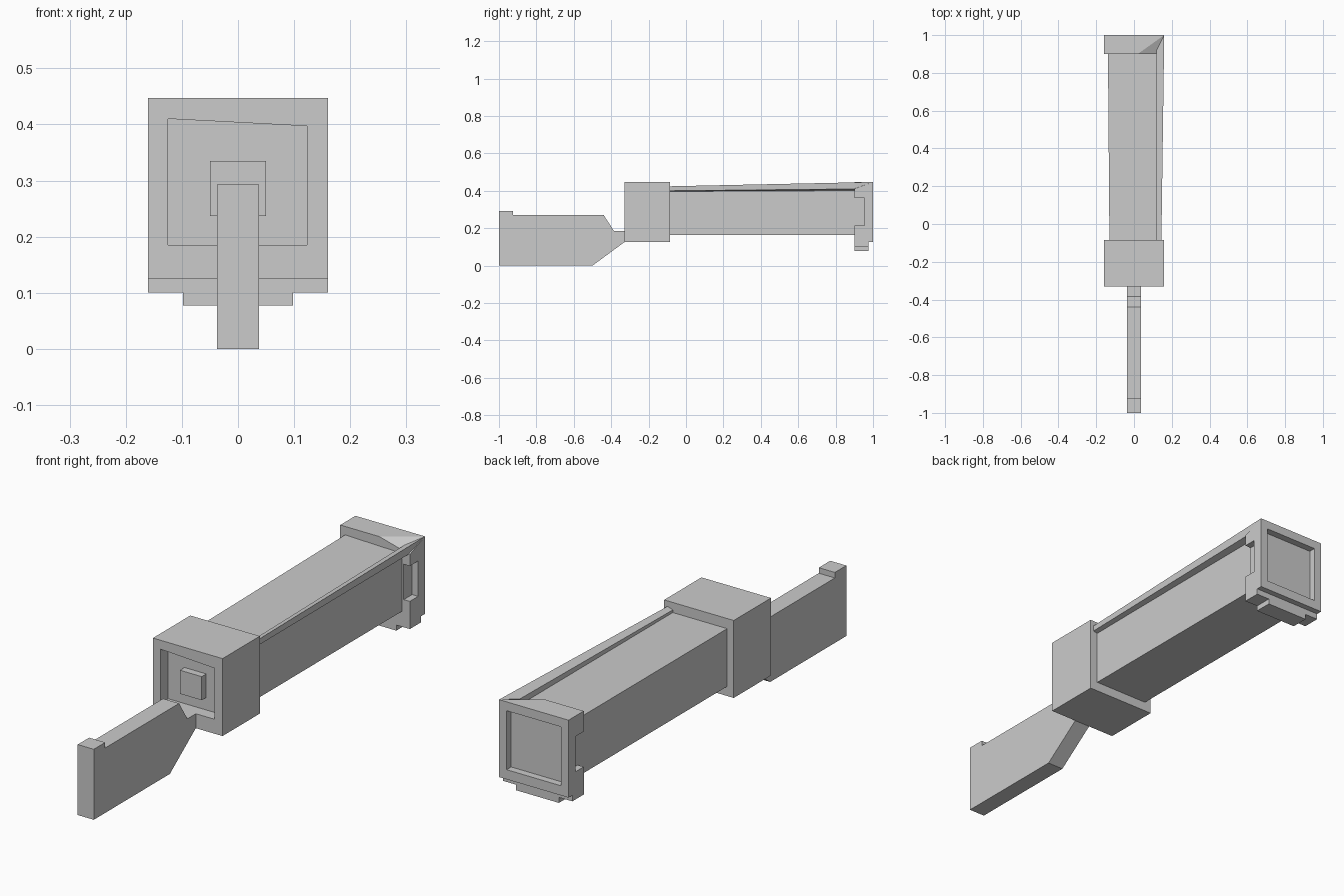
import bpy, bmesh

if "Cube" in bpy.data.objects:
    bpy.data.objects.remove(bpy.data.objects["Cube"])


def add_mesh(name, verts, faces):
    me = bpy.data.meshes.new(name)
    me.from_pydata(verts, [], faces)
    bm = bmesh.new()
    bm.from_mesh(me)
    bmesh.ops.recalc_face_normals(bm, faces=bm.faces)
    bm.to_mesh(me)
    bm.free()
    ob = bpy.data.objects.new(name, me)
    bpy.context.scene.collection.objects.link(ob)
    return ob


def loft(name, a, b):
    """Solid joining two matching closed loops."""
    n = len(a)
    faces = [list(range(n)), list(range(n, 2 * n))]
    faces += [[i, (i + 1) % n, n + (i + 1) % n, n + i] for i in range(n)]
    return add_mesh(name, list(a) + list(b), faces)


def rect(x0, x1, y, z0, z1):
    return [(x0, y, z0), (x1, y, z0), (x1, y, z1), (x0, y, z1)]


def box(name, x0, x1, y0, y1, z0, z1):
    return loft(name, rect(x0, x1, y0, z0, z1), rect(x0, x1, y1, z0, z1))


def cut(ob, cutter):
    cutter.hide_render = True
    m = ob.modifiers.new("cut", 'BOOLEAN')
    m.operation = 'DIFFERENCE'
    m.solver = 'EXACT'
    m.object = cutter
    bpy.context.view_layer.objects.active = ob
    bpy.ops.object.modifier_apply(modifier=m.name)
    bpy.data.objects.remove(cutter)


# Flat handle plate, side profile in (y, z)
profile = [(-1, 0), (-.5, 0), (-.33, .125), (-.33, .185), (-.385, .185),
           (-.44, .27), (-.925, .27), (-.925, .293), (-1, .293)]
loft("handle_plate", [(-.037, y, z) for y, z in profile],
     [(.037, y, z) for y, z in profile])

# Front block with a recess whose upper edge is slightly tilted
front = box("front_block", -.16, .16, -.33, -.085, .125, .447)
recess = [(-.125, .185), (.123, .185), (.123, .397), (-.125, .41)]
cut(front, loft("front_cutter", [(x, -.4, z) for x, z in recess],
                [(x, -.28, z) for x, z in recess]))
box("button", -.05, .05, -.31, -.275, .237, .335)

# Long body
loft("body", rect(-.13, .125, -.09, .165, .405),
     [(-.13, .93, .165), (.125, .93, .165), (.125, .93, .405), (-.138, .93, .412)])

# Raised rail along the upper right edge, running to the rear corner
loft("rail", [(.12, -.09, .395), (.145, -.09, .40), (.145, -.09, .424), (.12, -.09, .416)],
     [(.12, .92, .40), (.155, .92, .41), (.16, 1, .447), (.12, .92, .43)])

# Rear head with its upper front right corner dropped to meet the rail
head = add_mesh("rear_head",
                [(-.16, .9, .125), (.16, .9, .125), (.16, .9, .41), (.02, .9, .447),
                 (-.16, .9, .447), (-.16, 1, .125), (.16, 1, .125), (.16, 1, .447),
                 (-.16, 1, .447)],
                [(0, 1, 2, 3, 4), (5, 6, 7, 8), (0, 1, 6, 5), (1, 2, 7, 6),
                 (2, 3, 7), (3, 4, 8, 7), (0, 4, 8, 5)])
cut(head, box("rear_cutter", -.125, .125, .97, 1.1, .165, .41))
for s in (-1, 1):
    xs = sorted((s * .132, s * .3))
    cut(head, box("notch_cutter", *xs, .8, .955, .215, .362))

# Stepped foot under the head
box("foot_upper", -.16, .16, .9, .975, .10, .125)
box("foot_lower", -.098, .098, .9, .975, .077, .10)
